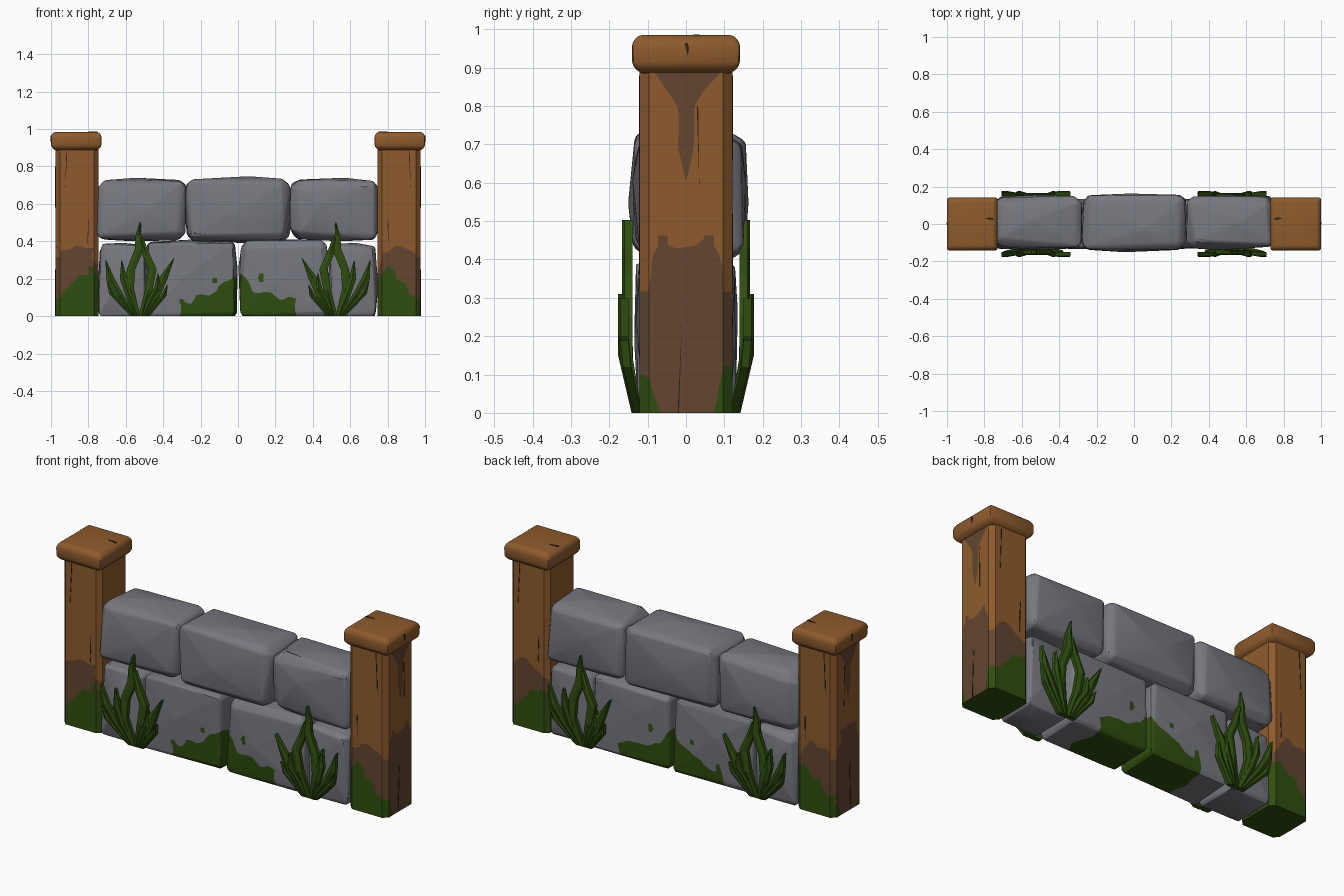
import bpy, bmesh, math, random
from mathutils import Vector, noise

if "Cube" in bpy.data.objects:
    bpy.data.objects.remove(bpy.data.objects["Cube"])

random.seed(4)


def material(name, rgb):
    m = bpy.data.materials.new(name)
    m.diffuse_color = (*rgb, 1)
    m.use_nodes = True
    m.node_tree.nodes["Principled BSDF"].inputs["Base Color"].default_value = m.diffuse_color
    return m


STONE = material("grey stone", (0.185, 0.19, 0.215))
WOOD = material("orange brown wood", (0.27, 0.105, 0.026))
DAMP = material("damp dark wood", (0.125, 0.06, 0.03))
MOSS = material("moss green", (0.030, 0.076, 0.005))
CRACK = material("crack brown", (0.03, 0.014, 0.007))


def finish(bm, name, mats, angle=None):
    bmesh.ops.recalc_face_normals(bm, faces=bm.faces[:])
    me = bpy.data.meshes.new(name)
    bm.to_mesh(me)
    bm.free()
    ob = bpy.data.objects.new(name, me)
    bpy.context.collection.objects.link(ob)
    for m in mats:
        me.materials.append(m)
    if angle:
        bpy.ops.object.select_all(action='DESELECT')
        ob.select_set(True)
        bpy.context.view_layer.objects.active = ob
        bpy.ops.object.shade_smooth_by_angle(angle=math.radians(angle))
    return ob


def hull(points):
    bm = bmesh.new()
    verts = [bm.verts.new(p) for p in points]
    bmesh.ops.convex_hull(bm, input=verts)
    loose = [v for v in bm.verts if not v.link_faces]
    bmesh.ops.delete(bm, geom=loose, context='VERTS')
    bmesh.ops.dissolve_limit(bm, angle_limit=0.05, verts=bm.verts[:], edges=bm.edges[:])
    return bm


def slice_grid(bm, step):
    for ax in range(3):
        lo = min(v.co[ax] for v in bm.verts)
        hi = max(v.co[ax] for v in bm.verts)
        no = Vector([float(i == ax) for i in range(3)])
        n = int((hi - lo) / step)
        for k in range(1, n):
            bmesh.ops.bisect_plane(bm, geom=bm.verts[:] + bm.edges[:] + bm.faces[:],
                                   plane_co=no * (lo + (hi - lo) * k / n), plane_no=no)


def paint(bm, f, index):
    """Cut the mesh along f = 0 and colour the side where f > 0."""
    val = {v: f(v.co) for v in bm.verts}
    cuts = []
    for e in bm.edges[:]:
        a, b = e.verts
        if val[a] * val[b] < 0:
            cuts.append(bmesh.utils.edge_split(e, a, val[a] / (val[a] - val[b]))[1])
    if cuts:
        bmesh.ops.connect_verts(bm, verts=cuts)
    for face in bm.faces:
        if f(face.calc_center_median()) > 0:
            face.material_index = index


def wobble(p, scale, amount):
    return noise.noise(Vector(p) * scale) * amount


# ---- stones: irregular chamfered hulls with slightly swollen faces ----
def stone(name, x0, x1, z0, z1, half_depth, yc=0.0, mossy=False, chamfer=0.04):
    c = Vector(((x0 + x1) / 2, yc, (z0 + z1) / 2))
    h = Vector(((x1 - x0) / 2, half_depth, (z1 - z0) / 2))
    pts = []
    for sx in (-1, 1):
        for sy in (-1, 1):
            for sz in (-1, 1):
                k = chamfer * random.uniform(0.6, 1.15)
                if sz < 0 and z0 < 0.01:
                    k *= 0.6
                for ax in range(3):
                    ins = [k * random.uniform(0.8, 1.2) for _ in range(3)]
                    ins[ax] = random.uniform(0.004, 0.02)
                    if ax == 2 and z0 < 0.01 and sz < 0:
                        ins[2] = 0
                    pts.append(c + Vector((sx * (h.x - ins[0]), sy * (h.y - ins[1]), sz * (h.z - ins[2]))))
    for ax in range(3):
        for s in (-1, 1):
            p = Vector([random.uniform(-0.3, 0.3) * h[i] for i in range(3)])
            p[ax] = s * h[ax]
            pts.append(c + p)
    bm = hull(pts)
    bmesh.ops.bevel(bm, geom=bm.edges[:], offset=0.008, segments=2, profile=0.5,
                    affect='EDGES', clamp_overlap=True)
    if mossy:
        slice_grid(bm, 0.022)

        def moss(p):
            height = 0.08 + 0.15 * math.exp(-abs(p.x) / 0.09) + wobble(p, 14, 0.05)
            f = min(height - p.z, 0.315 + wobble(p, 11, 0.04) - abs(p.x))
            for dx, dz in ((0.12, 0.205), (-0.125, 0.19)):
                f = max(f, 0.016 - math.hypot(p.x - dx, p.z - dz))
            return f
        paint(bm, moss, 1)
    finish(bm, name, [STONE, MOSS] if mossy else [STONE], 28)


stone("lower_stone_left_end", -0.75, -0.485, 0, 0.392, 0.13)
stone("lower_stone_left", -0.49, -0.002, 0, 0.41, 0.135, mossy=True)
stone("lower_stone_right", 0.002, 0.49, 0, 0.41, 0.135, mossy=True)
stone("lower_stone_right_end", 0.485, 0.75, 0, 0.392, 0.13)
stone("upper_stone_left", -0.76, -0.275, 0.40, 0.74, 0.148, 0.008, chamfer=0.05)
stone("upper_stone_middle", -0.285, 0.285, 0.39, 0.748, 0.157, 0.006, chamfer=0.055)
stone("upper_stone_right", 0.275, 0.76, 0.40, 0.74, 0.148, 0.008, chamfer=0.05)


# ---- posts: chamfered square timber, damp and mossy towards the foot ----
def post(name, side):
    w, c = 0.115, 0.024
    ring = [(sx * (w - a), sy * (w + 0.006 - b)) for sx in (-1, 1) for sy in (-1, 1)
            for a, b in ((0, c), (c, 0))]
    bm = hull([(side * 0.861 + x, y, z) for x, y in ring for z in (0, 0.90)])
    slice_grid(bm, 0.024)

    def damp(p):
        u, y = abs(p.x) - 0.861, abs(p.y)
        if u > 0.1:
            h = 0.46 - 3 * max(0, y - 0.06)
        else:
            h = 0.37 - 1.2 * max(0, abs(u - 0.02) - 0.05)
        return h - p.z + wobble(p, 16, 0.06)

    def streak(p):
        # stain running down the outer face from the cap
        u = abs(p.x) - 0.861
        width = 0.02 * min(1, (p.z - 0.6) / 0.1) + 0.06 * max(0, (p.z - 0.8) / 0.08)
        return min(width - abs(p.y) + wobble(p, 20, 0.008), (u - 0.108) * 5)

    def moss(p):
        u = abs(p.x) - 0.861
        h = 0.08 + 0.18 * min(1, (w - u) / 0.18) - 1.2 * max(0, -u - 0.075)
        if u > 0.1:
            h -= 4 * max(0, 0.09 - abs(p.y))
        h = h - p.z + wobble(p, 18, 0.05)
        return max(h, 0.003 - p.z) if u < 0.11 else h
    for i, rule in enumerate((damp, streak, moss)):
        paint(bm, rule, (1, 1, 2)[i])
    finish(bm, name, [WOOD, DAMP, MOSS])


# ---- caps: thick slab, rounded edges, tapered underside ----
def cap(name, side):
    pts = [(side * 0.865 + sx * r, sy * (r + 0.006), z) for sx in (-1, 1) for sy in (-1, 1)
           for r, z in ((0.112, 0.885), (0.134, 0.905), (0.135, 0.965), (0.118, 0.985))]
    bm = hull(pts)
    bmesh.ops.bevel(bm, geom=bm.edges[:], offset=0.01, segments=2, profile=0.5,
                    affect='EDGES', clamp_overlap=True)
    finish(bm, name, [WOOD], 35)


# ---- cracks: thin dark slivers lying on the wood ----
def crack(name, top, bottom, across, out):
    a, b, s, n = Vector(top), Vector(bottom), Vector(across), Vector(out) * 0.002
    m = a.lerp(b, 0.35)
    finish(hull([q + d for q in (a - s * 0.6, a + s * 0.6, m + s, m - s * 0.5, b) for d in (-n, n)]),
           name, [CRACK])


for label, s in (("left", -1), ("right", 1)):
    post("post_" + label, s)
    cap("post_cap_" + label, s)
    for j, f in enumerate((-1, 1)):
        crack(f"{label}_post_crack_{j}", (s * 0.915, f * 0.121, 0.88), (s * 0.925, f * 0.121, 0.66),
              (0.004, 0, 0), (0, 1, 0))
        crack(f"{label}_post_low_crack_{j}", (s * 0.80, f * 0.121, 0.52), (s * 0.805, f * 0.121, 0.36),
              (0.003, 0, 0), (0, 1, 0))
    crack(f"{label}_outer_crack", (s * 0.976, 0.03, 0.80), (s * 0.976, 0.035, 0.58), (0, 0.003, 0), (1, 0, 0))
    crack(f"{label}_foot_crack", (s * 0.976, -0.02, 0.0), (s * 0.976, -0.01, 0.25), (0, 0.003, 0), (1, 0, 0))
    crack(f"{label}_cap_top_crack", (s * 0.75, 0.025, 0.985), (s * 0.80, 0.03, 0.985), (0, 0.008, 0), (0, 0, 1))
    crack(f"{label}_cap_side_crack", (s * 1.0, 0, 0.965), (s * 1.0, 0.005, 0.93), (0, 0.006, 0), (1, 0, 0))

# ---- water weed: flat wavy blades fanning up both faces of the wall ----
BLADES = [  # (offset, height, width) along each blade
    [(-.01, 0, .03), (-.05, .15, .04), (-.045, .25, .045), (0, .36, .05), (-.005, .43, .03), (.005, .503, .003)],
    [(.01, 0, .03), (.05, .14, .04), (.07, .25, .045), (.035, .33, .04), (.01, .42, .02)],
    [(-.02, 0, .03), (-.10, .11, .035), (-.155, .2, .045), (-.18, .30, .003)],
    [(-.01, 0, .03), (-.06, .12, .035), (-.085, .2, .04), (-.095, .30, .003)],
    [(.03, 0, .03), (.09, .10, .035), (.125, .2, .05), (.185, .31, .003)],
    [(.02, 0, .03), (.065, .1, .035), (.095, .15, .035), (.10, .23, .003)],
    [(-.03, 0, .03), (-.09, .06, .03), (-.145, .12, .035), (-.175, .19, .003)],
    [(.04, 0, .03), (.08, .05, .03), (.13, .11, .03), (.15, .17, .003)],
]


def weed(name, side, face):
    bm = bmesh.new()
    for n, blade in enumerate(BLADES):
        lean = 0.153 if n < 2 else 0.163
        rings = []
        for x, z, wd in blade:
            y = 0.128 + (lean - 0.128) * min(1, z / 0.15)
            rings.append([bm.verts.new((side * (0.527 - x) + dx * wd / 2, face * (y + dy), z))
                          for dx, dy in ((-1, -.013), (1, -.013), (1, .008), (0, .014), (-1, .008))])
        for a, b in zip(rings, rings[1:]):
            for i in range(5):
                j = (i + 1) % 5
                bm.faces.new((a[i], a[j], b[j], b[i]))
        bm.faces.new(rings[0])
        bm.faces.new(rings[-1])
    finish(bm, name, [MOSS])


for label, s in (("left", -1), ("right", 1)):
    for where, f in (("front", -1), ("back", 1)):
        weed(f"{where}_weed_{label}", s, f)
